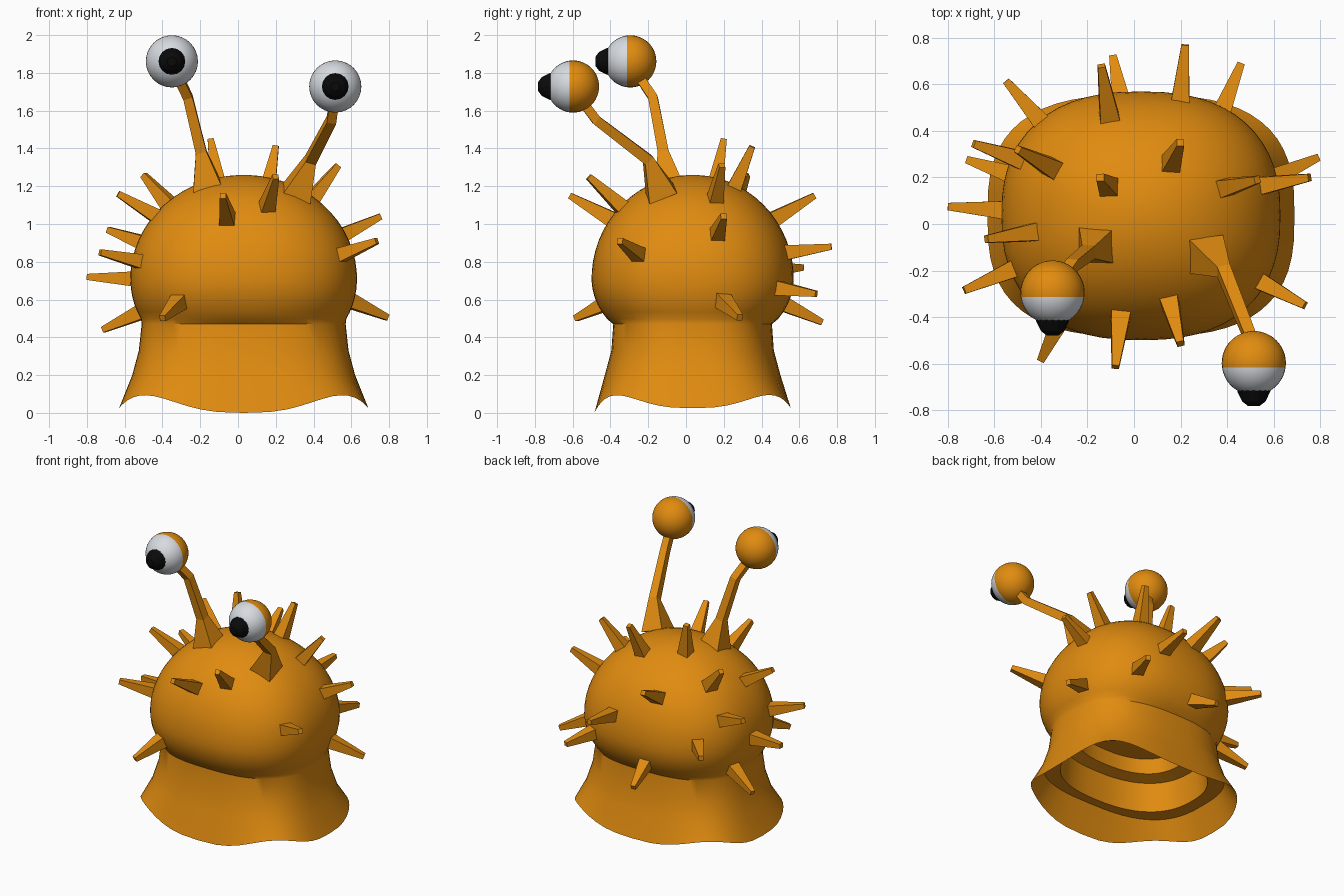
import bpy, bmesh, math
from mathutils import Vector, Matrix

if "Cube" in bpy.data.objects:
    bpy.data.objects.remove(bpy.data.objects["Cube"])


def material(name, rgb):
    m = bpy.data.materials.new(name)
    m.diffuse_color = (*rgb, 1)
    m.use_nodes = True
    m.node_tree.nodes["Principled BSDF"].inputs["Base Color"].default_value = m.diffuse_color
    return m


ORANGE = material("orange skin", (0.75, 0.26, 0.005))
WHITE = material("eye white", (0.68, 0.71, 0.75))
BLACK = material("pupil black", (0.003, 0.003, 0.003))


def finish(bm, name, mats, smooth=None):
    bmesh.ops.recalc_face_normals(bm, faces=bm.faces)
    me = bpy.data.meshes.new(name)
    bm.to_mesh(me)
    bm.free()
    ob = bpy.data.objects.new(name, me)
    bpy.context.collection.objects.link(ob)
    for m in mats:
        me.materials.append(m)
    if smooth:
        bpy.ops.object.select_all(action='DESELECT')
        ob.select_set(True)
        bpy.context.view_layer.objects.active = ob
        bpy.ops.object.shade_smooth_by_angle(angle=math.radians(smooth))
    return ob


def loft(bm, rings, cap=True):
    """Bridge successive rings of points and close both ends."""
    vs = [[bm.verts.new(p) for p in r] for r in rings]
    n = len(vs[0])
    for a, b in zip(vs, vs[1:]):
        for i in range(n):
            bm.faces.new((a[i], a[(i + 1) % n], b[(i + 1) % n], b[i]))
    if cap:
        bm.faces.new(vs[0])
        bm.faces.new(vs[-1])


def body_ring(rx, ry, z, power=2.4, wave=False, n=56):
    """Squarish oval ring; the hem waves up at the corners."""
    pts = []
    for i in range(n):
        a = 2 * math.pi * i / n
        c, s = math.cos(a), math.sin(a)
        x = 0.03 + rx * math.copysign(abs(c) ** (2 / power), c)
        y = 0.035 + ry * math.copysign(abs(s) ** (2 / power), s)
        h = z
        if wave:
            h = 0.06 - 0.035 * math.cos(4 * a) - 0.025 * max(0, -s) ** 8
        pts.append((x, y, h))
    return pts


# Body: dome, flared skirt, then the stepped hollow underneath
rings = []
for deg in range(88, -33, -6):
    t = math.radians(deg)
    c, s = math.cos(t), math.sin(t)
    if deg >= 0:
        rings.append(body_ring(0.6 * c, 0.535 * c, 0.71 + 0.55 * s, 2 + 0.4 * c))
    else:
        rings.append(body_ring(0.6 * c ** 0.6, 0.535 * c, 0.71 + 0.4 * s))
rings += [body_ring(0.54, 0.42, 0.47, 2.6),
          body_ring(0.555, 0.43, 0.33, 2.7),
          body_ring(0.59, 0.465, 0.2, 2.8),
          body_ring(0.66, 0.52, 0, 2.8, True),
          body_ring(0.58, 0.45, 0.2, 2.8),
          body_ring(0.49, 0.385, 0.2),
          body_ring(0.47, 0.37, 0.4),
          body_ring(0.38, 0.29, 0.42),
          body_ring(0.36, 0.28, 0.52)]
bm = bmesh.new()
loft(bm, rings)
finish(bm, "body", [ORANGE], 35)


def square_tube(bm, pts, halves, ref):
    """Four-sided tapering tube along a path."""
    pts = [Vector(p) for p in pts]
    rings = []
    for i, (p, h) in enumerate(zip(pts, halves)):
        d = (pts[min(i + 1, len(pts) - 1)] - pts[max(i - 1, 0)]).normalized()
        u = (ref - d * ref.dot(d)).normalized()
        v = d.cross(u)
        rings.append([p + u * h * a + v * h * b
                      for a, b in ((1, 1), (-1, 1), (-1, -1), (1, -1))])
    loft(bm, rings)


# Spikes: base point, tip point
SPIKES = [
    ((-.40, .44, .76), (-.55, .615, .77)), ((-.11, .49, 1.04), (-.14, .68, 1.15)),
    ((-.055, .53, .57), (-.09, .72, .48)), ((.20, .54, .85), (.22, .77, .88)),
    ((.38, .49, .66), (.46, .69, .63)), ((-.50, .28, .90), (-.69, .345, .97)),
    ((-.52, .21, .53), (-.715, .275, .44)), ((-.37, .25, 1.11), (-.50, .32, 1.26)),
    ((-.11, .16, 1.24), (-.145, .20, 1.45)), ((.16, .26, 1.20), (.20, .35, 1.41)),
    ((.39, .155, 1.13), (.53, .19, 1.31)), ((.60, .20, .59), (.79, .285, .505)),
    ((.55, .165, .94), (.755, .20, 1.04)), ((-.57, .06, .71), (-.80, .075, .72)),
    ((-.43, -.035, 1.04), (-.635, -.065, 1.16)), ((-.51, -.19, .80), (-.73, -.285, .85)),
    ((-.32, -.42, .58), (-.40, -.585, .50)), ((-.06, -.42, 1.04), (-.08, -.615, 1.15)),
    ((.155, -.34, 1.09), (.20, -.515, 1.25)), ((.53, -.24, .83), (.735, -.35, .91)),
]
bm = bmesh.new()
for base, tip in SPIKES:
    b, t = Vector(base), Vector(tip)
    d = (t - b).normalized()
    ref = Vector((0, 0, 1)) if abs(d.z) < 0.8 else Vector((1, 0, 0))
    square_tube(bm, [b - d * 0.04, t], (0.042, 0.016), ref)
finish(bm, "spikes", [ORANGE])


def eye(side, centre):
    # Eyeball: skin-coloured back half, white front half
    bm = bmesh.new()
    bmesh.ops.create_uvsphere(bm, u_segments=32, v_segments=24, radius=0.138,
                              matrix=Matrix.Rotation(math.pi / 2, 4, 'X'))
    for f in bm.faces:
        f.material_index = 0 if f.calc_center_median().y > -0.01 else 1
    bmesh.ops.translate(bm, verts=bm.verts, vec=Vector(centre))
    finish(bm, side + "_eyeball", [ORANGE, WHITE], 40)
    # Pupil: bulging black cap
    bm = bmesh.new()
    loft(bm, [[(centre[0] + r * math.cos(k * math.pi / 8), centre[1] - y,
                centre[2] + r * math.sin(k * math.pi / 8)) for k in range(16)]
              for y, r in ((0.105, 0.07), (0.122, 0.071), (0.165, 0.05), (0.185, 0.024))])
    finish(bm, side + "_pupil", [BLACK])


def stalk(side, pts):
    bm = bmesh.new()
    square_tube(bm, pts, (0.078, 0.029, 0.025, 0.024), Vector((1, 0, 0)))
    finish(bm, side + "_eye_stalk", [ORANGE])


# Two bent eye stalks with eyes on top
stalk("left", [(-.16, -.09, 1.19), (-.195, -.12, 1.38), (-.265, -.175, 1.67), (-.335, -.275, 1.82)])
eye("left", (-.35, -.295, 1.861))
stalk("right", [(.31, -.13, 1.16), (.385, -.2, 1.34), (.495, -.475, 1.55), (.515, -.58, 1.69)])
eye("right", (.515, -.598, 1.728))
